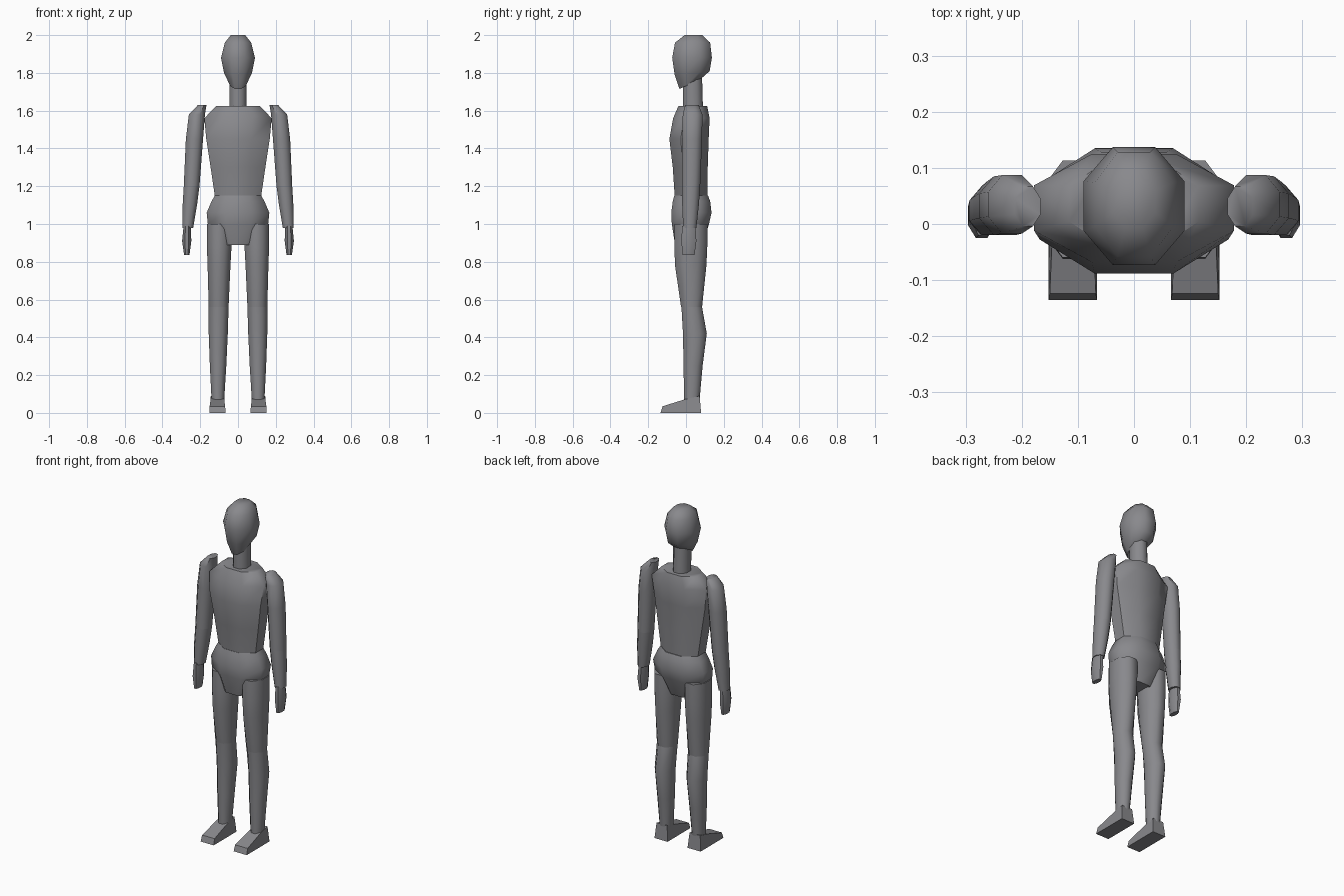
import bpy, bmesh, math

cube = bpy.data.objects.get("Cube")
if cube:
    bpy.data.objects.remove(cube, do_unlink=True)

grey = bpy.data.materials.new("matte_grey")
grey.use_nodes = True
colour = (0.25, 0.25, 0.265, 1)
grey.diffuse_color = colour
grey.node_tree.nodes["Principled BSDF"].inputs["Base Color"].default_value = colour


def make_object(name, rings, smooth=True):
    """Skin a stack of point rings and close both ends."""
    bm = bmesh.new()
    loops = [[bm.verts.new(p) for p in ring] for ring in rings]
    for a, b in zip(loops, loops[1:]):
        for i in range(len(a)):
            j = (i + 1) % len(a)
            bm.faces.new((a[i], a[j], b[j], b[i]))
    bm.faces.new(loops[0])
    bm.faces.new(loops[-1])
    bmesh.ops.recalc_face_normals(bm, faces=bm.faces)
    mesh = bpy.data.meshes.new(name)
    bm.to_mesh(mesh)
    bm.free()
    mesh.materials.append(grey)
    ob = bpy.data.objects.new(name, mesh)
    bpy.context.collection.objects.link(ob)
    if smooth:
        bpy.ops.object.select_all(action='DESELECT')
        ob.select_set(True)
        bpy.context.view_layer.objects.active = ob
        bpy.ops.object.shade_smooth_by_angle(angle=math.radians(55))
    return ob


def octagon(z, x0, x1, y0, y1, tilt=0, side=1, f=0.42):
    """Eight-sided section filling the given x and y extents."""
    cx, cy, rx, ry = (x0 + x1) / 2, (y0 + y1) / 2, (x1 - x0) / 2, (y1 - y0) / 2
    shape = [(1, -f), (1, f), (f, 1), (-f, 1), (-1, f), (-1, -f), (-f, -1), (f, -1)]
    return [(side * (cx + u * rx), cy + v * ry, z + tilt * v * ry) for u, v in shape]


def centred(name, sections):
    """Part on the middle line: z, half width, front, back, optional tilt."""
    make_object(name, [octagon(z, -w, w, y0, y1, *t) for z, w, y0, y1, *t in sections])


def paired(name, sections):
    """Limb part on both sides: z, inner x, outer x, front, back, optional tilt."""
    for side, label in ((1, "left"), (-1, "right")):
        make_object(f"{label}_{name}",
                    [octagon(z, a, b, y0, y1, t[0] if t else 0, side)
                     for z, a, b, y0, y1, *t in sections])


# Head and trunk
centred("head", [(1.74, 0.04, -0.035, 0.075, 0.45), (1.80, 0.073, -0.06, 0.125, 0.1),
                 (1.88, 0.09, -0.073, 0.137), (1.96, 0.07, -0.058, 0.128),
                 (2.0, 0.038, -0.007, 0.087)])
centred("neck", [(1.60, 0.045, -0.015, 0.09), (1.78, 0.045, -0.015, 0.085)])
centred("torso", [(1.15, 0.123, -0.06, 0.113), (1.30, 0.145, -0.07, 0.115),
                  (1.45, 0.168, -0.088, 0.12), (1.56, 0.178, -0.068, 0.125),
                  (1.625, 0.115, -0.04, 0.112)])
centred("pelvis", [(0.89, 0.09, -0.058, 0.085), (1.0, 0.16, -0.075, 0.122),
                   (1.06, 0.166, -0.078, 0.135), (1.12, 0.14, -0.07, 0.128),
                   (1.15, 0.123, -0.062, 0.117)])

# Arms and hands
paired("upper_arm", [(1.2, 0.204, 0.287, -0.02, 0.075), (1.45, 0.185, 0.276, -0.02, 0.085),
                     (1.58, 0.175, 0.26, -0.017, 0.087), (1.63, 0.167, 0.212, -0.004, 0.067)])
paired("forearm", [(0.98, 0.237, 0.295, -0.015, 0.055), (1.1, 0.217, 0.293, -0.02, 0.068),
                   (1.2, 0.204, 0.287, -0.02, 0.075)])
paired("hand", [(0.835, 0.257, 0.285, -0.018, 0.045), (0.91, 0.247, 0.296, -0.025, 0.055),
                (0.99, 0.25, 0.288, -0.02, 0.05)])

# Legs
paired("thigh", [(0.56, 0.05, 0.155, -0.026, 0.085), (0.78, 0.04, 0.161, -0.058, 0.108),
                 (0.89, 0.034, 0.165, -0.062, 0.113), (1.0, 0.034, 0.165, -0.06, 0.113)])
paired("calf", [(0.07, 0.073, 0.14, -0.01, 0.072), (0.25, 0.062, 0.149, -0.013, 0.088),
                (0.42, 0.054, 0.155, -0.016, 0.11), (0.56, 0.05, 0.155, -0.024, 0.085)])

# Wedge feet, flat shaded: sections from heel to toe as y, top y, height, top inset
foot_sections = [(0.08, 0.072, 0.09, 0.008), (0.0, -0.005, 0.072, 0.007),
                 (-0.135, -0.124, 0.035, 0.002)]
for side, label in ((1, "left"), (-1, "right")):
    make_object(f"{label}_foot",
                [[(side * 0.066, y, 0), (side * 0.152, y, 0),
                  (side * (0.152 - i), ty, h), (side * (0.066 + i), ty, h)]
                 for y, ty, h, i in foot_sections], smooth=False)
